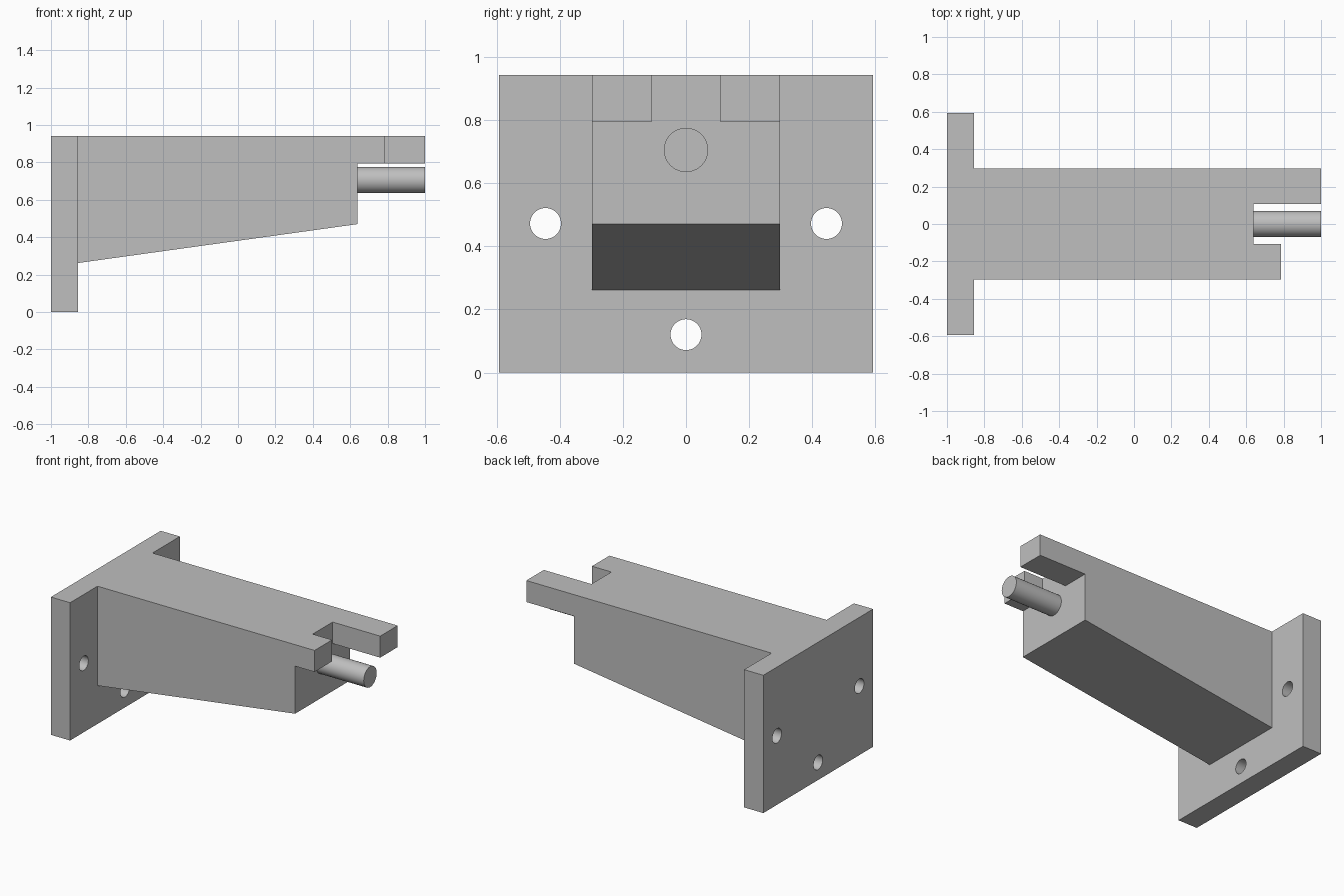
import bpy, bmesh
from math import pi
from mathutils import Matrix, Vector

if "Cube" in bpy.data.objects:
    bpy.data.objects.remove(bpy.data.objects["Cube"])

grey = bpy.data.materials.new("plain grey")
grey.use_nodes = True
colour = (0.52, 0.52, 0.52, 1)
grey.diffuse_color = colour
grey.node_tree.nodes["Principled BSDF"].inputs["Base Color"].default_value = colour


def add_object(name, bm):
    bmesh.ops.recalc_face_normals(bm, faces=bm.faces)
    mesh = bpy.data.meshes.new(name)
    bm.to_mesh(mesh)
    bm.free()
    mesh.materials.append(grey)
    obj = bpy.data.objects.new(name, mesh)
    bpy.context.collection.objects.link(obj)
    return obj


def extrude_profile(name, points, depth):
    bm = bmesh.new()
    face = bm.faces.new([bm.verts.new(p) for p in points])
    result = bmesh.ops.extrude_face_region(bm, geom=[face])
    verts = [v for v in result["geom"] if isinstance(v, bmesh.types.BMVert)]
    bmesh.ops.translate(bm, verts=verts, vec=Vector(depth))
    return add_object(name, bm)


def x_cylinder(name, radius, x0, x1, y, z, segments=48):
    bm = bmesh.new()
    matrix = Matrix.Translation(((x0 + x1) / 2, y, z)) @ Matrix.Rotation(pi / 2, 4, "Y")
    bmesh.ops.create_cone(bm, cap_ends=True, segments=segments, radius1=radius,
                          radius2=radius, depth=x1 - x0, matrix=matrix)
    obj = add_object(name, bm)
    bpy.ops.object.select_all(action="DESELECT")
    obj.select_set(True)
    bpy.context.view_layer.objects.active = obj
    bpy.ops.object.shade_smooth_by_angle()
    return obj


def cut(target, cutter):
    mod = target.modifiers.new(cutter.name, "BOOLEAN")
    mod.operation = "DIFFERENCE"
    mod.solver = "EXACT"
    mod.object = cutter
    bpy.context.view_layer.objects.active = target
    bpy.ops.object.modifier_apply(modifier=mod.name)
    bpy.data.objects.remove(cutter)


PLATE_X, SHOULDER, TIP, SHORT_TIP = -0.855, 0.64, 1, 0.787
PLATE_Y, ARM_Y, SLOT_Y = 0.593, 0.297, 0.108
TOP, PRONG_Z = 0.942, 0.795

# Plate, arm and uneven prongs from one plan outline
plan = [(-1, -PLATE_Y), (PLATE_X, -PLATE_Y), (PLATE_X, -ARM_Y),
        (SHORT_TIP, -ARM_Y), (SHORT_TIP, -SLOT_Y), (SHOULDER, -SLOT_Y),
        (SHOULDER, SLOT_Y), (TIP, SLOT_Y), (TIP, ARM_Y),
        (PLATE_X, ARM_Y), (PLATE_X, PLATE_Y), (-1, PLATE_Y)]
bracket = extrude_profile("bracket_body", [(x, y, 0) for x, y in plan], (0, 0, TOP))

# Sloping underside and clearance below the prongs
under = [(PLATE_X, -0.1), (PLATE_X, 0.262), (SHOULDER, 0.47),
         (SHOULDER, PRONG_Z), (1.1, PRONG_Z), (1.1, -0.1)]
cut(bracket, extrude_profile("underside_cutter",
                             [(x, -0.35, z) for x, z in under], (0, 0.7, 0)))

# Three mounting holes through the plate
for y, z in [(-0.445, 0.472), (0.445, 0.472), (0, 0.12)]:
    cut(bracket, x_cylinder("hole_cutter", 0.049, -1.1, -0.8, y, z))
bpy.ops.object.select_all(action="DESELECT")
bracket.select_set(True)
bpy.context.view_layer.objects.active = bracket
bpy.ops.object.shade_smooth_by_angle()

# Round pin under the prongs
x_cylinder("pin", 0.07, 0.6, TIP, 0, 0.705)
